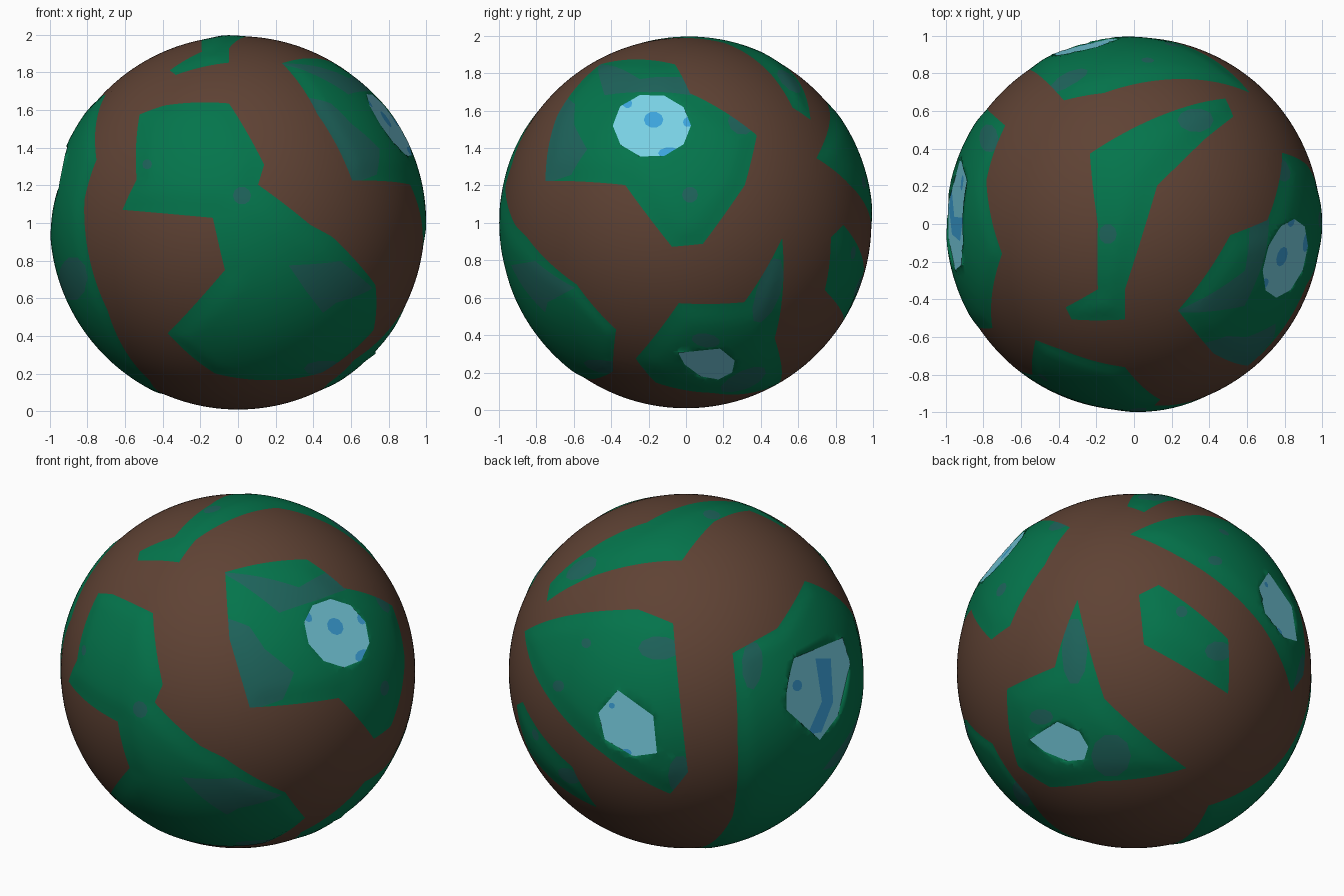
import bpy, bmesh, math
from mathutils import Vector

if "Cube" in bpy.data.objects:
    bpy.data.objects.remove(bpy.data.objects["Cube"])

BASE, RISE = 0.991, 0.008      # sphere radius and height of the land
SOIL, LAND, SCRUB, LAKE, DEEP = range(5)
COLOURS = {"brown soil": (95, 68, 55), "green land": (12, 116, 77),
           "dark teal scrub": (35, 99, 91), "pale blue lake": (119, 206, 225),
           "deep blue water": (62, 161, 217)}


def linear(c):
    return (c / 255) ** 2.2


def view(cx, cy, radius, azimuth, elevation):
    """Sketching plane: turns flat sketch points into directions on the globe."""
    a, e = math.radians(azimuth), math.radians(elevation)
    level = Vector((math.sin(a), -math.cos(a), 0))
    right = Vector((math.cos(a), math.sin(a), 0))
    z = Vector((0, 0, 1))
    toward = level * math.cos(e) + z * math.sin(e)
    up = z * math.cos(e) - level * math.sin(e)

    def lift(*points):
        out = []
        for x, y in points:
            r, u = (x - cx) / radius, (cy - y) / radius
            d = math.sqrt(max(0, 1 - r * r - u * u))
            out.append((right * r + up * u + toward * d).normalized())
        return out
    return lift


front = view(238, 223, 186, 0, 0)
side = view(686, 223, 186, 90, 0)
top = view(1134, 225, 186, 0, 90)
back = view(688, 673, 179, 215, 25)
under = view(1135, 672, 179, 140, -30)


class Outline:
    """Closed outline on the globe, flattened about its centre."""
    def __init__(self, dirs):
        self.dirs = dirs
        self.n = sum(dirs, Vector()).normalized()
        self.u = self.n.orthogonal().normalized()
        self.v = self.n.cross(self.u)
        self.reach = min(d.dot(self.n) for d in dirs)
        flat = [self.flat(d) for d in dirs]
        self.edges = list(zip(flat, flat[1:] + flat[:1]))

    def flat(self, p):
        w = max(p.dot(self.n), 0.05)
        return p.dot(self.u) / w, p.dot(self.v) / w

    def near(self, p, margin=0.0):
        return p.normalized().dot(self.n) > max(self.reach - margin, 0.1)

    def inside(self, p):
        if not self.near(p, 0.02):
            return False
        x, y = self.flat(p)
        hit = False
        for (x1, y1), (x2, y2) in self.edges:
            if (y1 > y) != (y2 > y) and x < x1 + (y - y1) * (x2 - x1) / (y2 - y1):
                hit = not hit
        return hit

    def depth(self, p):
        x, y = self.flat(p)
        best = 9
        for (x1, y1), (x2, y2) in self.edges:
            dx, dy = x2 - x1, y2 - y1
            t = ((x - x1) * dx + (y - y1) * dy) / max(dx * dx + dy * dy, 1e-9)
            t = min(max(t, 0), 1)
            best = min(best, math.hypot(x - x1 - t * dx, y - y1 - t * dy))
        return best


bm = bmesh.new()
bmesh.ops.create_icosphere(bm, subdivisions=6, radius=1)


def paint(colour, over, dirs):
    """Cut the outline into the globe and colour the faces inside it."""
    o = Outline(dirs)
    pool = {f for f in bm.faces if o.near(f.calc_center_median(), 0.12)}
    for a, b in zip(dirs, dirs[1:] + dirs[:1]):
        mid, normal = (a + b) / 2, a.cross(b)
        if normal.length < 1e-5:
            continue
        size = (a - b).length / 2 + 0.05
        faces = [f for f in pool if (f.calc_center_median() - mid).length < size]
        geom = {g for f in faces for g in (*f.verts, *f.edges)}
        cut = bmesh.ops.bisect_plane(bm, geom=list(geom) + faces, dist=1e-4,
                                     plane_co=(0, 0, 0), plane_no=normal.normalized())
        pool |= {g for g in cut["geom"] if isinstance(g, bmesh.types.BMFace)}
    for f in pool:
        if f.material_index == over and o.inside(f.calc_center_median()):
            f.material_index = colour
    return o


def blob(colour, over, plane, x, y, rx, ry):
    turns = [k * math.tau / 10 for k in range(10)]
    return paint(colour, over, plane(*[(x + rx * math.cos(t), y + ry * math.sin(t)) for t in turns]))


# Continents
lands = [paint(LAND, SOIL, dirs) for dirs in (
    front((140, 115), (165, 106), (229, 104), (264, 165), (258, 185), (310, 225), (332, 237), (375, 285),
          (373, 330), (322, 372), (215, 373), (168, 333), (225, 270), (213, 218), (123, 210), (137, 180)),
    side((545, 181), (557, 115), (600, 64), (675, 64), (690, 93), (757, 135), (745, 185), (703, 244),
         (672, 247), (625, 185)),
    under((1078, 600), (1105, 700), (1188, 770), (1100, 783), (1050, 789), (1018, 768), (1007, 690),
          (1055, 668)),
    under((1140, 595), (1160, 585), (1230, 640), (1230, 695), (1145, 645)),
    back((525, 633), (640, 611), (675, 625), (690, 775), (672, 797), (605, 757), (535, 675)),
    back((735, 820), (740, 740), (735, 655), (780, 630), (808, 582))
    + front((97, 160), (85, 200), (108, 310), (150, 380)) + under((1210, 808)),
    top((1090, 155), (1180, 110), (1225, 100), (1233, 118), (1205, 140), (1157, 187), (1125, 290),
        (1125, 320), (1072, 320), (1066, 308), (1098, 290), (1098, 225)))]

# Lakes, one on each of four continents
lakes = [blob(LAKE, LAND, side, 652, 126, 39, 32)] + [paint(LAKE, LAND, dirs) for dirs in (
    under((1031, 740), (1058, 723), (1080, 733), (1089, 748), (1085, 761), (1068, 763), (1045, 753)),
    back((600, 715), (620, 692), (655, 718), (659, 755), (635, 759), (606, 742)),
    back((790, 688), (797, 660), (843, 640), (852, 665), (842, 718), (822, 742), (789, 712)))]

# Deep water in the lakes
for b in ((side, 653, 118, 10, 8), (side, 669, 153, 11, 6), (side, 627, 103, 5, 5), (side, 688, 122, 5, 5),
          (back, 803, 688, 6, 6), (back, 627, 756, 6, 4), (back, 613, 708, 3, 3)):
    blob(DEEP, LAKE, *b)
paint(DEEP, LAKE, back((822, 660), (837, 660), (840, 705), (825, 735), (811, 737), (830, 705)))

# Scrub patches on the land
for dirs in (front((288, 265), (340, 261), (372, 288), (335, 302), (322, 312), (305, 290)),
             front((308, 98), (330, 105), (350, 125), (378, 150), (376, 175), (350, 185), (322, 140)),
             side((598, 64), (640, 80), (686, 77), (692, 95), (650, 93), (605, 96))):
    paint(SCRUB, LAND, dirs)
for b in ((front, 75, 278, 14, 22), (front, 242, 196, 9, 9), (front, 325, 367, 22, 8), (front, 148, 165, 5, 5),
          (side, 742, 121, 14, 14), (side, 690, 195, 8, 8), (under, 1075, 652, 13, 34),
          (under, 1112, 757, 20, 22), (under, 1042, 718, 12, 8), (under, 1220, 652, 14, 10),
          (under, 1183, 612, 6, 6), (back, 661, 650, 21, 12), (back, 682, 778, 12, 20),
          (back, 588, 645, 5, 5), (back, 560, 688, 6, 6),
          (top, 1195, 122, 18, 12), (top, 1108, 235, 9, 10), (top, 990, 140, 9, 14)):
    blob(SCRUB, LAND, *b)

# Land swells gently away from its coasts
for v in bm.verts:
    p = v.co.normalized()
    rise = 0
    for o in lands:
        if o.inside(p):
            t = min(o.depth(p) / 0.15, 1)
            rise = max(rise, t * t * (3 - 2 * t))
    v.co = p * (BASE + RISE * rise)

# Lakes are flat sheets
for o in lakes:
    level = sum(d.dot(o.n) for d in o.dirs) / len(o.dirs) * (BASE + RISE * 0.7)
    for v in {v for f in bm.faces if f.material_index in (LAKE, DEEP)
              and o.near(f.calc_center_median(), 0.01) for v in f.verts}:
        v.co *= level / v.co.dot(o.n)

# Smooth globe with crisp lake shores
for f in bm.faces:
    f.smooth = True
for e in bm.edges:
    if sum(f.material_index in (LAKE, DEEP) for f in e.link_faces) == 1:
        e.smooth = False
bmesh.ops.translate(bm, verts=bm.verts, vec=(0, 0, 1))

mesh = bpy.data.meshes.new("globe")
for name, rgb in COLOURS.items():
    m = bpy.data.materials.new(name)
    m.diffuse_color = (*map(linear, rgb), 1)
    m.use_nodes = True
    m.node_tree.nodes["Principled BSDF"].inputs["Base Color"].default_value = m.diffuse_color
    mesh.materials.append(m)
bm.to_mesh(mesh)
bm.free()
bpy.context.collection.objects.link(bpy.data.objects.new("globe", mesh))
